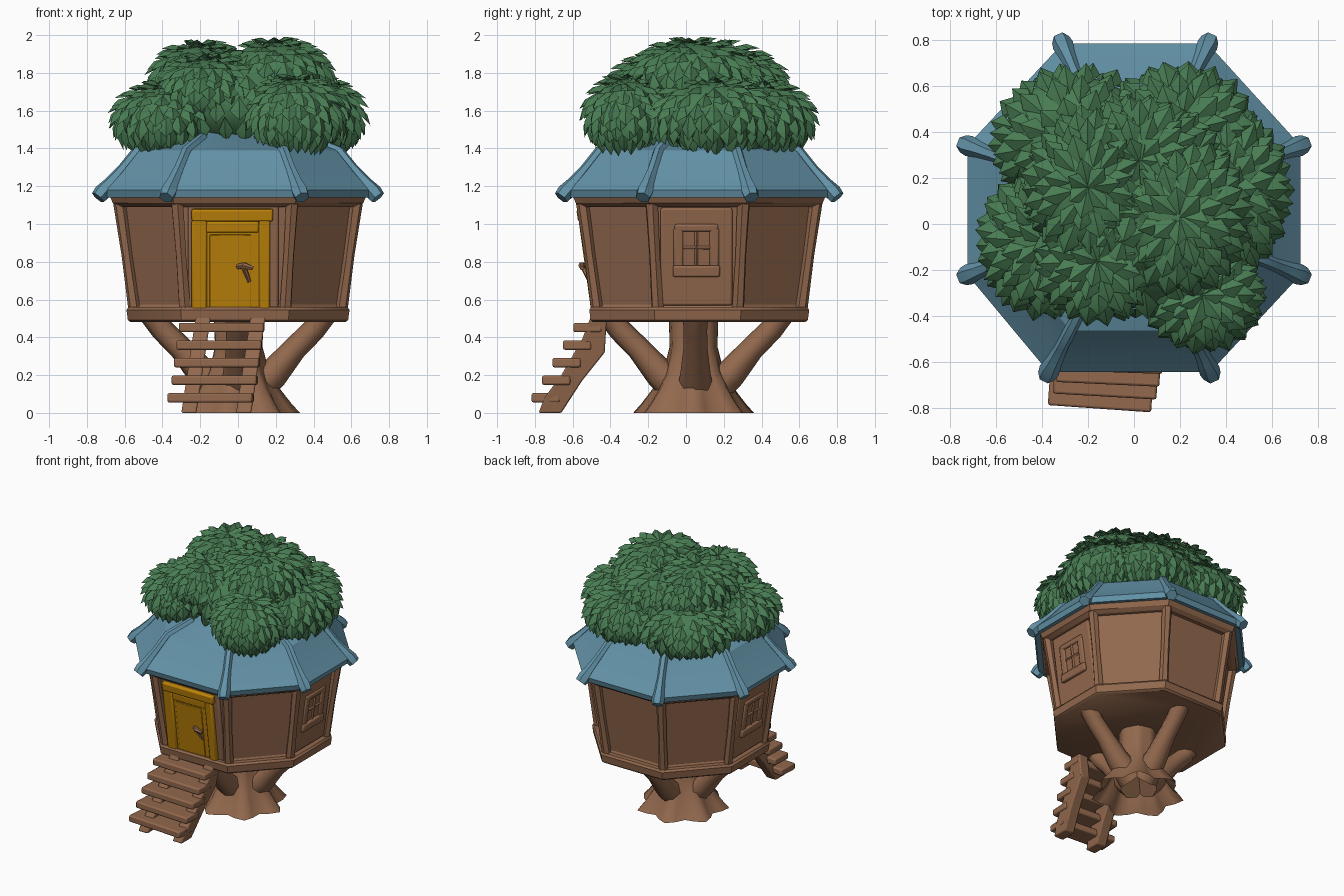
import bpy, bmesh, math, random
from mathutils import Vector, Matrix

random.seed(4)
cube = bpy.data.objects.get("Cube")
if cube:
    bpy.data.objects.remove(cube, do_unlink=True)


def material(name, rgb):
    m = bpy.data.materials.new(name)
    m.use_nodes = True
    m.diffuse_color = (*rgb, 1)
    m.node_tree.nodes["Principled BSDF"].inputs["Base Color"].default_value = (*rgb, 1)
    return m


WOOD = material("brown wood", (0.29, 0.14, 0.075))
ROOF = material("blue roof", (0.125, 0.29, 0.39))
LEAF = material("leaf green", (0.065, 0.2, 0.085))
GOLD = material("golden door", (0.51, 0.23, 0.003))


def finish(name, bm, mat, smooth=35, bevel=0, recalc=True):
    if recalc:
        bmesh.ops.recalc_face_normals(bm, faces=bm.faces)
    me = bpy.data.meshes.new(name)
    bm.to_mesh(me)
    bm.free()
    me.materials.append(mat)
    ob = bpy.data.objects.new(name, me)
    bpy.context.collection.objects.link(ob)
    if bevel:
        mod = ob.modifiers.new("soft edges", "BEVEL")
        mod.width, mod.segments = bevel, 2
    bpy.ops.object.select_all(action="DESELECT")
    ob.select_set(True)
    bpy.context.view_layer.objects.active = ob
    bpy.ops.object.shade_smooth_by_angle(angle=math.radians(smooth))
    return ob


def loft(loops, bottom=True):
    bm = bmesh.new()
    rings = [[bm.verts.new(p) for p in loop] for loop in loops]
    n = len(rings[0])
    for a, b in zip(rings, rings[1:]):
        for i in range(n):
            j = (i + 1) % n
            bm.faces.new((a[i], a[j], b[j], b[i]))
    if bottom:
        bm.faces.new(rings[0][::-1])
    bm.faces.new(rings[-1])
    return bm


def tube(name, pts, radii, mat, sides=8):
    pts = [Vector(p) for p in pts]
    loops = []
    for i, p in enumerate(pts):
        d = pts[min(i + 1, len(pts) - 1)] - pts[max(i - 1, 0)]
        q = d.to_track_quat("Z", "Y")
        angles = [math.tau * k / sides for k in range(sides)]
        loops.append([p + q @ Vector((math.cos(a), math.sin(a), 0)) * radii[i] for a in angles])
    return finish(name, loft(loops), mat, 50)


def box(name, center, size, mat, frame=Matrix(), turn=0, bevel=0.01):
    bm = bmesh.new()
    m = frame @ Matrix.Translation(center) @ Matrix.Rotation(turn, 4, "Z") @ Matrix.Diagonal((*size, 1))
    bmesh.ops.create_cube(bm, size=1, matrix=m)
    return finish(name, bm, mat, 35, bevel)


# Eight-sided plan shared by floor, walls and roof
MID_Y = 0.07
CORNERS = [(0.33, -0.71), (0.72, -0.29), (0.72, 0.27), (0.32, 0.71),
           (-0.31, 0.71), (-0.72, 0.27), (-0.72, -0.29), (-0.37, -0.71)]


def octagon(scale, z):
    return [Vector((x * scale, MID_Y + y * scale, z)) for x, y in CORNERS]


# Hollow trunk with flared roots
def root_loop(z, r, flare):
    angles = [math.tau * k / 28 for k in range(28)]
    rad = [r * (1 + flare * math.cos(7 * a)) for a in angles]
    return [(q * math.cos(a), 0.04 + q * math.sin(a), z) for a, q in zip(angles, rad)]


trunk = [(0, 0.29, 0.13), (0.05, 0.25, 0.13), (0.13, 0.2, 0.1), (0.22, 0.155, 0.06), (0.35, 0.125, 0.04), (0.5, 0.13, 0.03)]
finish("trunk", loft([root_loop(*t) for t in trunk], False), WOOD, 60)

# Four branches holding the floor
for i in range(4):
    c, s = round(math.cos(i * math.pi / 2)), round(math.sin(i * math.pi / 2))
    path = [(0.06, 0.1), (0.19, 0.21), (0.3, 0.34), (0.4, 0.44), (0.45, 0.52)]
    tube(f"branch_{i + 1}", [(c * d, 0.05 + s * d, z) for d, z in path],
         [0.1, 0.08, 0.064, 0.062, 0.07], WOOD)

# Floor slab with softened rim
rim = [(0.79, 0.48), (0.81, 0.492), (0.82, 0.545), (0.805, 0.56)]
finish("floor", loft([octagon(*p) for p in rim]), WOOD, 40)

# Walls with recessed panels
bm = loft([octagon(0.76, 0.55), octagon(0.87, 1.13)])
bmesh.ops.recalc_face_normals(bm, faces=bm.faces)
panels = [f for f in bm.faces if abs(f.normal.z) < 0.5]
bmesh.ops.inset_individual(bm, faces=panels, thickness=0.03, depth=-0.015)
finish("walls", bm, WOOD, 20)

# Corner posts and wall-top beam
for i, (lo, hi) in enumerate(zip(octagon(0.76, 0.55), octagon(0.87, 1.12))):
    tube(f"corner_post_{i + 1}", [lo, lo.lerp(hi, 0.5), hi], [0.034, 0.03, 0.036], WOOD, 6)
finish("top_beam", loft([octagon(0.88, 1.09), octagon(0.92, 1.11), octagon(0.95, 1.16)]), WOOD, 25)

# Roof with low ridges ending in knobs
profile = [(0.9, 1.15), (0.99, 1.14), (1.005, 1.18), (0.87, 1.28), (0.75, 1.39), (0.38, 1.5), (0.02, 1.57)]
finish("roof", loft([octagon(*p) for p in profile]), ROOF, 25)
ridge = [(1.03, 1.14), (0.995, 1.17), (0.94, 1.215), (0.85, 1.29), (0.745, 1.385), (0.5, 1.46)]
for i in range(8):
    tube(f"roof_ridge_{i + 1}", [octagon(*p)[i] for p in ridge],
         [0.04, 0.046, 0.036, 0.028, 0.028, 0.025], ROOF, 6)


# Frame lying on a sloping wall: x along, -y outward, z up the wall
def wall_frame(turn, dist):
    return (Matrix.Translation((0, MID_Y, 0)) @ Matrix.Rotation(turn, 4, "Z")
            @ Matrix.Translation((0, -dist, 0.55)) @ Matrix.Rotation(0.137, 4, "X"))


# Door set into the front wall
front = wall_frame(0, 0.535)
box("door_surround", (-0.025, 0.003, 0.28), (0.48, 0.03, 0.55), WOOD, front)
box("door_panel", (-0.04, -0.01, 0.22), (0.34, 0.025, 0.44), GOLD, front)
box("door_lintel", (-0.03, -0.015, 0.505), (0.43, 0.055, 0.065), GOLD, front)
for side, x, w in (("right", -0.205, 0.08), ("left", 0.14, 0.06)):
    box(f"door_post_{side}", (x, -0.016, 0.24), (w, 0.045, 0.48), GOLD, front)
box("door_top_rail", (-0.04, -0.015, 0.44), (0.3, 0.03, 0.06), GOLD, front)
box("door_board", (-0.04, -0.02, 0.2), (0.22, 0.015, 0.4), GOLD, front, 0, 0.004)
handle = [(0, -0.025, 0.23), (0.03, -0.055, 0.24), (0.08, -0.055, 0.225)]
tube("door_handle", [front @ Vector(p) for p in handle], [0.014, 0.019, 0.012], WOOD, 6)
tube("door_handle_stem", [front @ Vector(p) for p in ((0.06, -0.025, 0.15), (0.035, -0.045, 0.22))],
     [0.01, 0.014], WOOD, 6)

# Window on each side wall
for side, turn in (("left", 1), ("right", -1)):
    f = wall_frame(turn * math.pi / 2, 0.543)
    x = -0.015 * turn
    parts = {"board": ((x, 0.003, 0.28), (0.38, 0.03, 0.52)),
             "sill": ((x, -0.015, 0.205), (0.25, 0.04, 0.06)),
             "head": ((x, -0.012, 0.435), (0.23, 0.025, 0.04)),
             "side_a": ((x - 0.095, -0.012, 0.315), (0.05, 0.025, 0.24)),
             "side_b": ((x + 0.095, -0.012, 0.315), (0.05, 0.025, 0.24)),
             "upright_bar": ((x, -0.011, 0.315), (0.02, 0.02, 0.22)),
             "cross_bar": ((x, -0.011, 0.33), (0.16, 0.02, 0.02))}
    for part, (c, s) in parts.items():
        box(f"window_{part}_{side}", c, s, WOOD, f)

# Stairs: five treads on two slanting side beams
for i in range(5):
    box(f"stair_tread_{i + 1}", (-0.135 + 0.012 * i - 0.01 * (i == 0), -0.728 + 0.053 * i, 0.08 + 0.093 * i),
        (0.45, 0.15, 0.05), WOOD, Matrix(), -0.07 + 0.012 * i)
beam = [(-0.78, 0), (-0.66, 0), (-0.55, 0.17), (-0.43, 0.32), (-0.42, 0.5),
        (-0.5, 0.52), (-0.55, 0.39), (-0.66, 0.2), (-0.75, 0.08)]
for side, x in (("right", -0.26), ("left", 0.03)):
    loops = [[(x + w + 0.15 * z, y, z) for y, z in beam] for w in (-0.04, 0.04)]
    finish(f"stair_beam_{side}", loft(loops), WOOD, 35, 0.008)

# Leafy crown: overlapping mounds covered with rows of folded leaves
MOUNDS = [((0.0, 0.08, 1.64), (0.47, 0.46, 0.27)),
          ((0.2, 0.03, 1.79), (0.27, 0.3, 0.175)),
          ((-0.2, 0.16, 1.78), (0.24, 0.3, 0.17)),
          ((-0.38, -0.08, 1.56), (0.26, 0.29, 0.18)),
          ((0.3, -0.31, 1.58), (0.23, 0.21, 0.19)),
          ((0.41, 0.14, 1.57), (0.24, 0.32, 0.19)),
          ((0.2, 0.4, 1.56), (0.3, 0.26, 0.18)),
          ((-0.25, 0.36, 1.56), (0.33, 0.29, 0.17)),
          ((-0.16, -0.16, 1.73), (0.23, 0.23, 0.15)),
          ((0.02, 0.28, 1.74), (0.28, 0.23, 0.15))]


def buried(p, own):
    return any(i != own and sum(((a - b) / r) ** 2 for a, b, r in zip(p, c, rad)) < 0.75
               for i, (c, rad) in enumerate(MOUNDS))


def add_leaf(bm, p, n, down, length, width):
    side = n.cross(down).normalized()
    tip = bm.verts.new(p + down * length + n * 0.025)
    base = bm.verts.new(p - down * 0.03 - n * 0.01)
    mid = bm.verts.new(p + down * length * 0.45 + n * 0.028)
    a, b = (bm.verts.new(p + down * length * 0.5 + side * width * k) for k in (-1, 1))
    for tri in ((base, a, mid), (base, mid, b), (a, tip, mid), (mid, tip, b)):
        bm.faces.new(tri)


for m, (c, rad) in enumerate(MOUNDS):
    c, r = Vector(c), Vector(rad)
    core = bmesh.new()
    bmesh.ops.create_uvsphere(core, u_segments=20, v_segments=12, radius=1,
                              matrix=Matrix.Translation(c) @ Matrix.Diagonal((*(r * 0.97), 1)))
    finish(f"crown_core_{m + 1}", core, LEAF, 60)
    bm = bmesh.new()
    for row in range(8):
        phi = 0.1 + row * 0.3
        count = 6 + int(17 * math.sin(phi))
        for k in range(count):
            t = math.tau * (k + 0.5 * (row % 2) + random.uniform(-0.2, 0.2)) / count
            ph = phi + random.uniform(-0.07, 0.07)
            u = Vector((math.sin(ph) * math.cos(t), math.sin(ph) * math.sin(t), math.cos(ph)))
            d = Vector((math.cos(ph) * math.cos(t), math.cos(ph) * math.sin(t), -math.sin(ph)))
            p = c + u * r
            if buried(p, m):
                continue
            n = Vector(a / b for a, b in zip(u, r)).normalized()
            down = (d * r).normalized()
            add_leaf(bm, p, n, down, random.uniform(0.085, 0.12), random.uniform(0.038, 0.052))
    finish(f"crown_leaves_{m + 1}", bm, LEAF, 50, 0, False)
